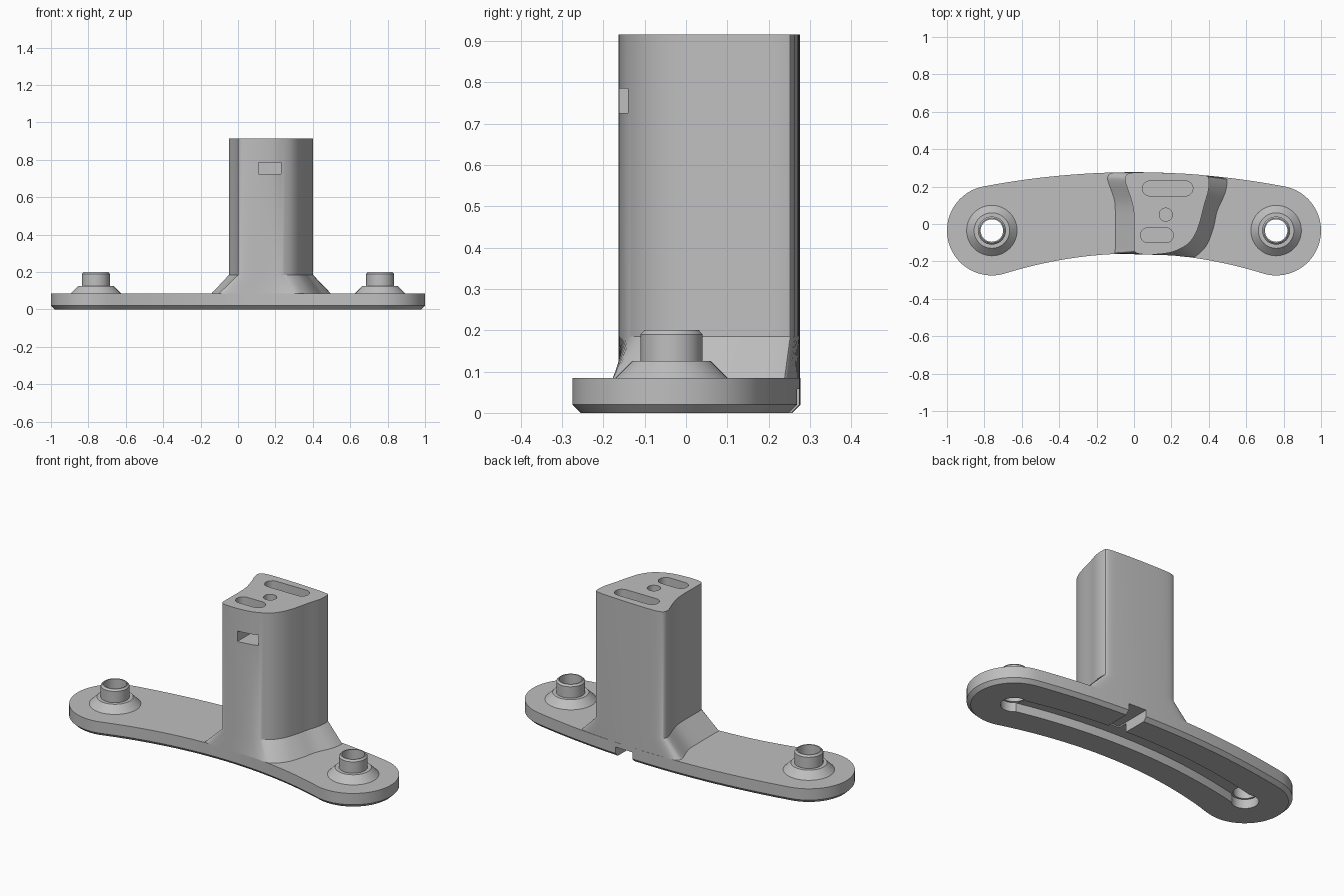
import bpy, bmesh, math

if "Cube" in bpy.data.objects:
    bpy.data.objects.remove(bpy.data.objects["Cube"])

grey = bpy.data.materials.new("plain grey")
grey.diffuse_color = (0.52, 0.52, 0.52, 1)
grey.use_nodes = True
grey.node_tree.nodes["Principled BSDF"].inputs["Base Color"].default_value = grey.diffuse_color


def loft(name, rings, capped=True):
    """Skin equal-length rings; cap the ends, or join last ring to first."""
    bm = bmesh.new()
    loops = [[bm.verts.new(p) for p in r] for r in rings]
    n = len(loops[0])
    pairs = list(zip(loops, loops[1:]))
    if capped:
        bm.faces.new(loops[0][::-1])
        bm.faces.new(loops[-1])
    else:
        pairs.append((loops[-1], loops[0]))
    for a, b in pairs:
        for i in range(n):
            j = (i + 1) % n
            bm.faces.new((a[i], a[j], b[j], b[i]))
    bmesh.ops.recalc_face_normals(bm, faces=bm.faces)
    me = bpy.data.meshes.new(name)
    bm.to_mesh(me)
    bm.free()
    me.materials.append(grey)
    ob = bpy.data.objects.new(name, me)
    bpy.context.collection.objects.link(ob)
    return ob


def prism(outline, z0, z1):
    return loft("cutter", [[(x, y, z) for x, y in outline] for z in (z0, z1)])


def activate(ob):
    bpy.ops.object.select_all(action='DESELECT')
    ob.select_set(True)
    bpy.context.view_layer.objects.active = ob


def cut(ob, cutter):
    activate(ob)
    m = ob.modifiers.new("cut", 'BOOLEAN')
    m.operation, m.solver, m.object = 'DIFFERENCE', 'EXACT', cutter
    bpy.ops.object.modifier_apply(modifier=m.name)
    bpy.data.objects.remove(cutter)


def smooth(ob):
    activate(ob)
    bpy.ops.object.shade_smooth_by_angle(angle=math.radians(28))


def arc(cx, cy, r, a0, a1, n):
    return [(cx + r * math.cos(math.radians(a0 + (a1 - a0) * i / n)),
             cy + r * math.sin(math.radians(a0 + (a1 - a0) * i / n))) for i in range(n + 1)]


def circle(cx, cy, r, n=48):
    return arc(cx, cy, r, 0, 360, n)[:-1]


def capsule(x0, x1, y, r):
    return arc(x1, y, r, -90, 90, 12) + arc(x0, y, r, 90, 270, 12)


def box(x0, x1, y0, y1):
    return [(x0, y0), (x1, y0), (x1, y1), (x0, y1)]


def spline(pts, sub=4):
    """Closed smooth curve through the points."""
    out, n = [], len(pts)
    for i in range(n):
        p = [pts[(i + k) % n] for k in (-1, 0, 1, 2)]
        for s in range(sub):
            t = s / sub
            out.append(tuple(0.5 * (2 * b + (c - a) * t + (2 * a - 5 * b + 4 * c - d) * t * t
                                    + (3 * b - a - 3 * c + d) * t ** 3)
                             for a, b, c, d in zip(*p)))
    return out


EX, EY = 0.76, -0.035      # centres of the rounded plate ends


def plate_ring(d, z):
    """Curved plate outline, inset by d."""
    right = arc(EX, EY, 0.24 - d, -105, 80, 36)

    def bow(start, mid, n=32):
        x0, y0 = start
        xs = [x0 * (1 - 2 * i / n) for i in range(1, n)]
        return [(x, mid + (y0 - mid) * (x / x0) ** 2) for x in xs]
    left = [(-x, y) for x, y in reversed(right)]
    pts = right + bow(right[-1], 0.277 - d) + left + bow(left[-1], -0.158 + d)
    return [(x, y, z) for x, y in pts]


# curved base plate with chamfered bottom edge
plate = loft("base_plate", [plate_ring(0.02, 0), plate_ring(0, 0.02), plate_ring(0, 0.085)])

# underside cable groove, end pockets, through holes and rear notch
N = 40
xs = [-EX + 2 * EX * i / N for i in range(N + 1)]
mid = lambda x: 0.06 - 0.095 * (x / EX) ** 2
groove = [(x, mid(x) - 0.06) for x in xs] + [(x, mid(x) + 0.06) for x in reversed(xs)]
cut(plate, prism(groove, -0.1, 0.05))
for s in (-1, 1):
    cut(plate, prism(circle(s * EX, EY, 0.07), -0.1, 0.052))
    cut(plate, prism(circle(s * EX, EY, 0.06), -0.1, 0.2))
cut(plate, prism(box(0.15, 0.26, 0.06, 0.4), -0.1, 0.058))
smooth(plate)

# hollow bosses on conical collars
PROFILE = [(0.135, 0.085), (0.095, 0.125), (0.075, 0.125), (0.075, 0.19),
           (0.066, 0.2), (0.06, 0.2), (0.06, 0.085)]
for s, side in ((-1, "left"), (1, "right")):
    boss = loft(side + "_boss", [[(x, y, z) for x, y in circle(s * EX, EY, r)]
                                 for r, z in PROFILE], capped=False)
    smooth(boss)

# upright post with flared foot: matching sections, top and foot
POST = [(0, -.12), (.005, -.147), (.03, -.16), (.10, -.163), (.18, -.155), (.235, -.138),
        (.29, -.105), (.33, -.05), (.355, .02), (.375, .10), (.398, .18), (.40, .24),
        (.385, .258), (.30, .267), (.18, .273), (.05, .276), (-.02, .272), (-.045, .255),
        (-.045, .22), (-.015, .13), (0, .05)]
FOOT = [(-.10, -.13), (-.10, -.155), (-.05, -.16), (.05, -.163), (.2, -.168), (.30, -.177),
        (.34, -.165), (.39, -.11), (.425, -.02), (.445, .07), (.485, .16), (.497, .225),
        (.48, .246), (.35, .261), (.18, .273), (0, .276), (-.11, .274), (-.138, .255),
        (-.138, .225), (-.105, .13), (-.10, .05)]
top, foot = spline(POST), spline(FOOT)
post = loft("post", [[(x, y, 0.085) for x, y in foot],
                     [(x, y, 0.185) for x, y in top],
                     [(x, y, 0.915) for x, y in top]])

# top slots, screw hole and front nut pocket
cut(post, prism(capsule(0.085, 0.275, 0.19, 0.04), 0.83, 1.1))
cut(post, prism(capsule(0.075, 0.17, -0.06, 0.04), 0.83, 1.1))
cut(post, prism(circle(0.17, 0.05, 0.035, 32), 0.65, 1.1))
cut(post, prism(box(0.11, 0.23, -0.4, 0.11), 0.725, 0.785))
smooth(post)
